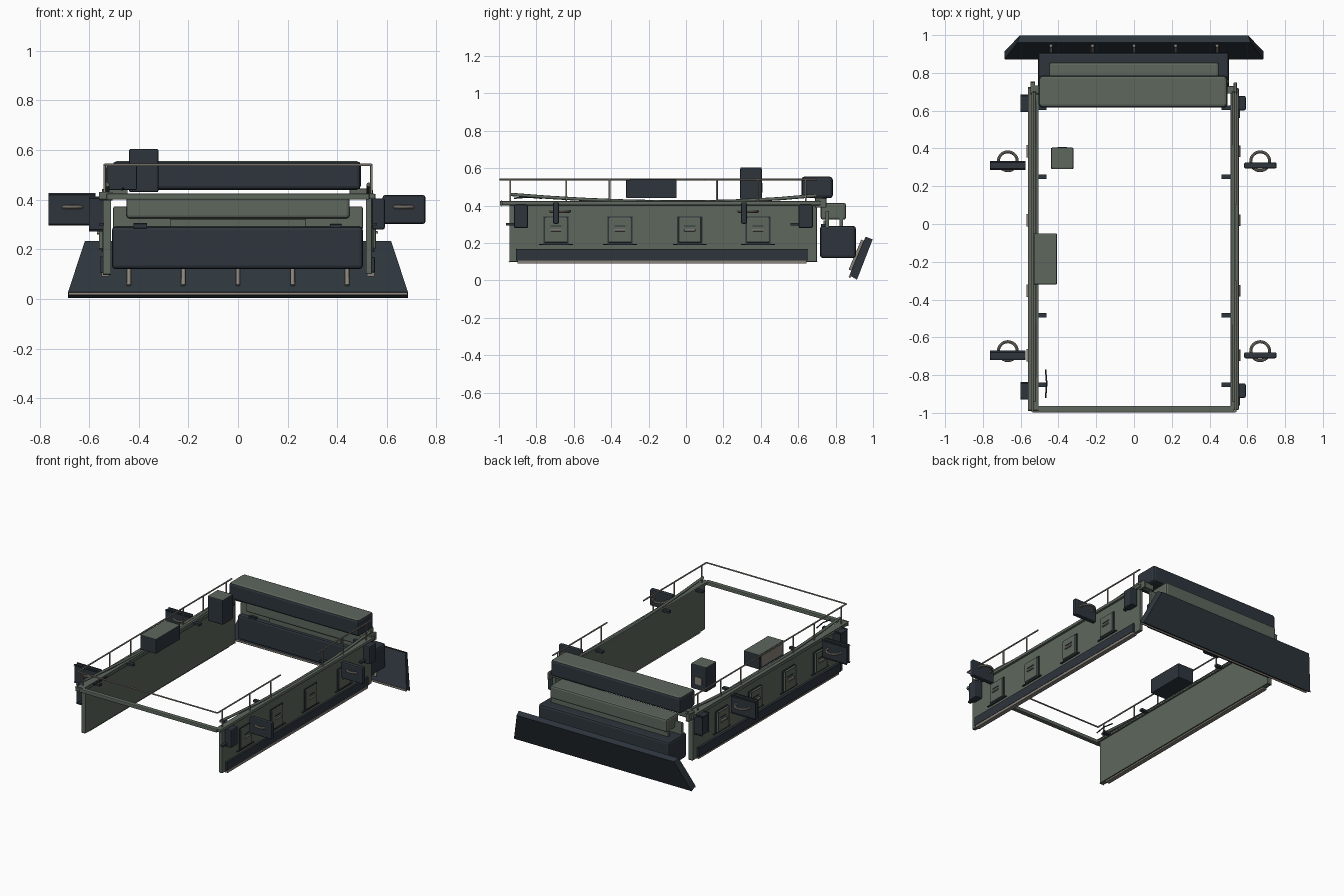
import bpy, bmesh, math
from mathutils import Vector

old = bpy.data.objects.get("Cube")
if old:
    bpy.data.objects.remove(old, do_unlink=True)


def material(name, rgb):
    m = bpy.data.materials.new(name)
    m.use_nodes = True
    m.diffuse_color = (*rgb, 1)
    m.node_tree.nodes["Principled BSDF"].inputs["Base Color"].default_value = (*rgb, 1)
    return m


GREEN = material("sage green", (0.11, 0.135, 0.11))
DARK = material("dark slate", (0.026, 0.035, 0.045))
GREY = material("warm grey", (0.25, 0.225, 0.195))


def finish(name, bm, *mats):
    bmesh.ops.recalc_face_normals(bm, faces=bm.faces)
    mesh = bpy.data.meshes.new(name)
    bm.to_mesh(mesh)
    bm.free()
    for m in mats:
        mesh.materials.append(m)
    ob = bpy.data.objects.new(name, mesh)
    bpy.context.collection.objects.link(ob)
    return ob


def box(name, xs, ys, zs, mat, bevel=0.0, top=None, side=1):
    """Axis aligned box; side=-1 mirrors it in x, top recolours its upper face."""
    bm = bmesh.new()
    bmesh.ops.create_cube(bm, size=1)
    for v in bm.verts:
        for i, (a, b) in enumerate((xs, ys, zs)):
            v.co[i] = (a + b) / 2 + v.co[i] * (b - a)
        v.co.x *= side
    if bevel:
        bmesh.ops.bevel(bm, geom=bm.edges[:], offset=bevel, segments=2,
                        profile=0.5, affect='EDGES')
    bmesh.ops.recalc_face_normals(bm, faces=bm.faces)
    bm.normal_update()
    if top:
        for f in bm.faces:
            f.material_index = int(f.normal.z > 0.9)
    return finish(name, bm, mat, *([top] if top else []))


def tube(name, points, radius, mat, sides=8):
    """Round bar through a list of points."""
    bm = bmesh.new()
    for a, b in zip(points, points[1:]):
        a, b = Vector(a), Vector(b)
        d = b - a
        made = bmesh.ops.create_cone(bm, cap_ends=True, segments=sides, radius1=radius,
                                     radius2=radius, depth=d.length)
        rot = d.to_track_quat('Z', 'Y')
        for v in made["verts"]:
            v.co = rot @ v.co + (a + b) / 2
    for f in bm.faces:
        f.smooth = len(f.verts) == 4
    return finish(name, bm, mat)


RAIL_Z = 0.54
for s, label in ((1, "left"), (-1, "right")):
    # Side wall with coping, skirting band and bottom strip
    box(f"{label}_wall", (0.515, 0.54), (-0.945, 0.70), (0.10, 0.415), GREEN, 0.004, side=s)
    box(f"{label}_coping", (0.512, 0.555), (-0.985, 0.72), (0.402, 0.424), GREEN, 0.006, side=s)
    box(f"{label}_band", (0.535, 0.552), (-0.91, 0.65), (0.107, 0.168), DARK, 0.003, side=s)
    box(f"{label}_bottom_strip", (0.52, 0.55), (-0.90, 0.645), (0.09, 0.107), GREY, side=s)
    sheer = [(s * 0.527, y, 0.42 + 0.045 * (y / 0.8) ** 2 * (1 if y > 0 else 0.65))
             for y in [-0.94 + 0.205 * i for i in range(9)]]
    tube(f"{label}_sheer_bar", sheer, 0.009, GREEN)
    box(f"{label}_rear_post", (0.528, 0.545), (0.69, 0.75), (0.39, 0.44), GREEN, 0.004, side=s)

    # Hatches with pull handles
    for i, y in enumerate((-0.695, -0.353, 0.02, 0.385)):
        box(f"{label}_hatch_surround_{i}", (0.538, 0.546), (y - 0.067, y + 0.067),
            (0.195, 0.343), DARK, side=s)
        box(f"{label}_hatch_{i}", (0.54, 0.556), (y - 0.06, y + 0.06),
            (0.203, 0.337), GREEN, 0.005, side=s)
        box(f"{label}_hatch_handle_{i}", (0.55, 0.565), (y - 0.03, y + 0.03),
            (0.263, 0.273), GREY, 0.003, side=s)
        box(f"{label}_hatch_slot_{i}", (0.55, 0.559), (y - 0.03, y + 0.03),
            (0.288, 0.294), DARK, side=s)
        box(f"{label}_hatch_ledge_{i}", (0.538, 0.55), (y - 0.09, y + 0.09),
            (0.19, 0.196), DARK, side=s)

    # Corner lamp boxes
    for end, y in (("front", -0.882), ("rear", 0.64)):
        box(f"{label}_{end}_lamp_box", (0.54, 0.592), (y - 0.038, y + 0.038),
            (0.28, 0.405), DARK, 0.008, side=s)
        box(f"{label}_{end}_lamp_arm", (0.54, 0.56), (y - 0.08, y),
            (0.295, 0.307), DARK, side=s)

    # Outboard plates, each with a ring handle
    for end, y in (("front", -0.695), ("rear", 0.31)):
        box(f"{label}_{end}_plate", (0.583, 0.755), (y - 0.016, y + 0.016),
            (0.303, 0.418), DARK, 0.008, side=s)
        bpy.ops.mesh.primitive_torus_add(location=(s * 0.668, y + 0.022, 0.37),
                                         major_radius=0.05, minor_radius=0.008,
                                         major_segments=28, minor_segments=8)
        ring = bpy.context.object
        ring.name = f"{label}_{end}_ring"
        ring.data.materials.append(GREY)
        bpy.ops.object.shade_smooth_by_angle()

    # Inner lugs
    for i, y in enumerate((-0.85, -0.483, 0.25, 0.615)):
        box(f"{label}_lug_{i}", (0.462, 0.52), (y - 0.012, y + 0.012), (0.405, 0.42), DARK, side=s)

    # Guard rail and posts
    spans = ((-0.995, -0.30), (0.10, 0.70)) if s > 0 else ((-0.995, 0.70),)
    for i, (a, b) in enumerate(spans):
        tube(f"{label}_rail_{i}", [(s * 0.538, a, RAIL_Z), (s * 0.538, b, RAIL_Z)], 0.005, GREY)
    for i, y in enumerate((-0.94, -0.64, -0.41, 0.165, 0.385, 0.64)):
        tube(f"{label}_rail_post_{i}", [(s * 0.538, y, 0.41), (s * 0.538, y, RAIL_Z)], 0.005, GREY)

# Front beam, rail and small lever
box("front_beam", (-0.53, 0.53), (-0.995, -0.963), (0.40, 0.425), GREEN, 0.005)
tube("front_rail", [(-0.538, -0.994, RAIL_Z), (0.538, -0.994, RAIL_Z)], 0.005, GREY)
tube("lever", [(-0.468, -0.92, 0.44), (-0.462, -0.845, 0.446), (-0.468, -0.77, 0.44)], 0.004, DARK)

# Equipment boxes along the right wall
box("tall_box", (-0.44, -0.32), (0.29, 0.405), (0.43, 0.605), DARK, 0.008, GREEN)
box("tall_box_plate", (-0.405, -0.355), (0.40, 0.408), (0.47, 0.52), GREY)
box("long_box", (-0.53, -0.408), (-0.32, -0.05), (0.44, 0.542), DARK, 0.004, GREEN)
box("long_box_plate", (-0.534, -0.528), (-0.30, -0.07), (0.455, 0.53), GREY)

# Rear stack of bins
box("upper_bin", (-0.505, 0.495), (0.617, 0.785), (0.44, 0.555), DARK, 0.016, GREEN)
box("middle_bin", (-0.45, 0.45), (0.72, 0.855), (0.325, 0.415), GREEN, 0.012)
box("lower_bin", (-0.508, 0.503), (0.717, 0.908), (0.12, 0.292), DARK, 0.014)
box("bin_back_panel", (-0.503, 0.503), (0.745, 0.765), (0.28, 0.372), GREEN, 0.005)
box("bin_rear_bar", (-0.45, 0.45), (0.82, 0.84), (0.28, 0.34), GREEN)
box("bin_center_bar", (-0.275, 0.275), (0.735, 0.747), (0.285, 0.322), GREEN, 0.004)
for s, label in ((1, "left"), (-1, "right")):
    box(f"{label}_bin_latch", (0.37, 0.418), (0.722, 0.75), (0.285, 0.302), DARK, 0.004, side=s)
    box(f"{label}_bin_bracket", (0.45, 0.53), (0.69, 0.73), (0.405, 0.445), GREEN, 0.004, side=s)

# Tilted rear ramp with tapered ends
bm = bmesh.new()
section = ((0.685, 0.874, 0.028), (0.685, 0.914, 0.004), (0.605, 0.998, 0.22), (0.617, 0.96, 0.234))
ends = [[bm.verts.new((s * x, y, z)) for x, y, z in section] for s in (1, -1)]
for end in ends:
    bm.faces.new(end)
for i in range(4):
    j = (i + 1) % 4
    bm.faces.new((ends[0][i], ends[0][j], ends[1][j], ends[1][i]))
finish("ramp", bm, DARK)
tube("ramp_edge", [(-0.683, 0.876, 0.02), (0.683, 0.876, 0.02)], 0.006, GREY)
for i in range(5):
    x = -0.44 + 0.22 * i
    tube(f"ramp_rib_{i}", [(x, 0.878, 0.055), (x, 0.945, 0.215)], 0.009, GREY)
